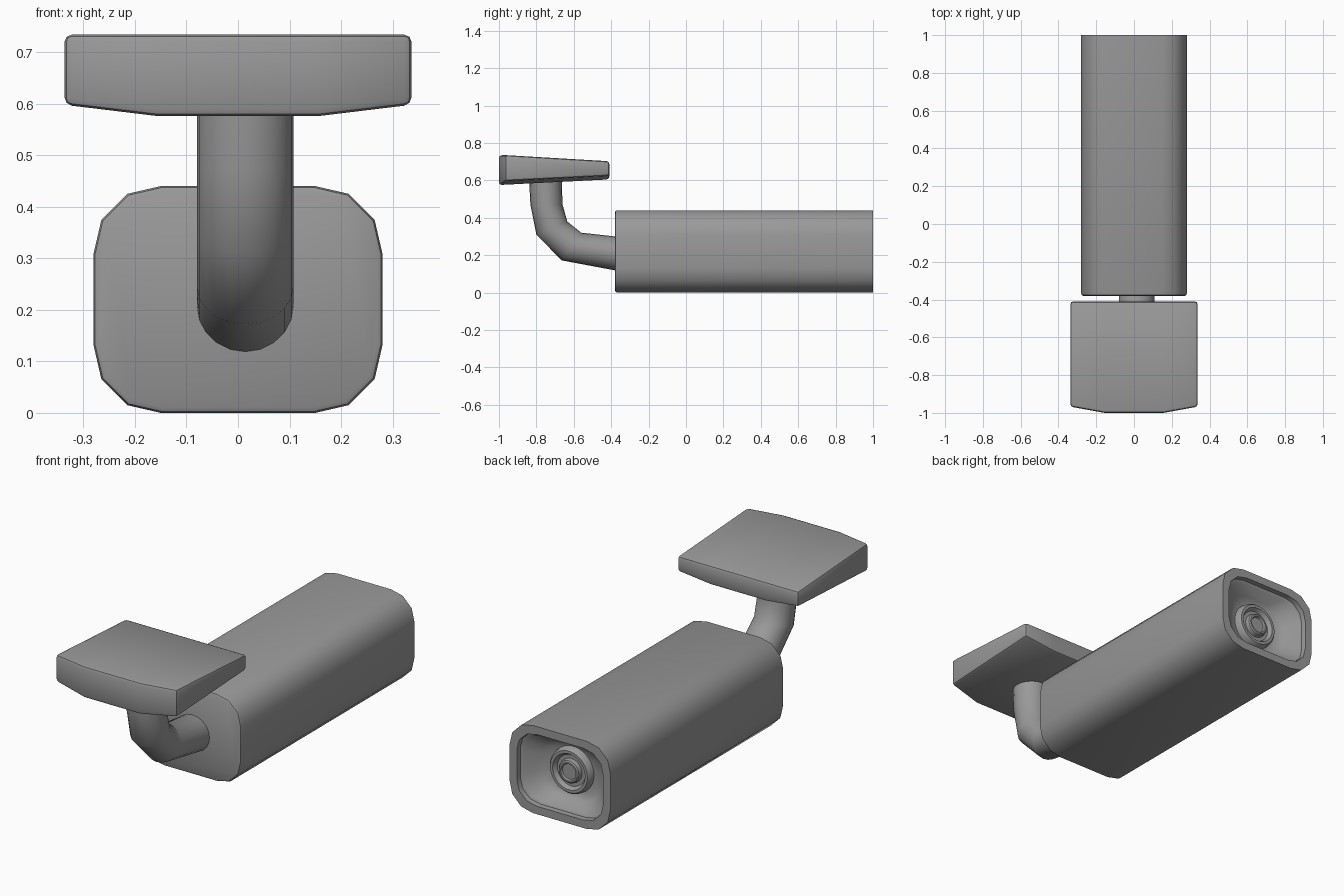
import bpy, bmesh, math
from mathutils import Vector

cube = bpy.data.objects.get("Cube")
if cube:
    bpy.data.objects.remove(cube)

grey = bpy.data.materials.new("grey_metal")
grey.use_nodes = True
grey.diffuse_color = (0.32, 0.32, 0.32, 1)
grey.node_tree.nodes["Principled BSDF"].inputs["Base Color"].default_value = (0.32, 0.32, 0.32, 1)


def loft(name, rings, smooth=35, bevel=0):
    """Skin closed rings of points in order and cap both ends."""
    bm = bmesh.new()
    loops = [[bm.verts.new(p) for p in ring] for ring in rings]
    n = len(loops[0])
    for a, b in zip(loops, loops[1:]):
        for i in range(n):
            j = (i + 1) % n
            bm.faces.new((a[i], a[j], b[j], b[i]))
    bm.faces.new(loops[0][::-1])
    bm.faces.new(loops[-1])
    bmesh.ops.recalc_face_normals(bm, faces=bm.faces)
    mesh = bpy.data.meshes.new(name)
    bm.to_mesh(mesh)
    bm.free()
    mesh.materials.append(grey)
    obj = bpy.data.objects.new(name, mesh)
    bpy.context.collection.objects.link(obj)
    bpy.ops.object.select_all(action='DESELECT')
    obj.select_set(True)
    bpy.context.view_layer.objects.active = obj
    if bevel:
        mod = obj.modifiers.new("rounded_edges", 'BEVEL')
        mod.width = bevel
        mod.segments = 2
        mod.limit_method = 'ANGLE'
        bpy.ops.object.modifier_apply(modifier=mod.name)
    bpy.ops.object.shade_smooth_by_angle(angle=math.radians(smooth))
    return obj


MID_Z = 0.22
CORNER = [(0.28, 0.09), (0.265, 0.155), (0.215, 0.205), (0.15, 0.22)]
PROFILE = (CORNER + [(-x, z) for x, z in CORNER[::-1]]
           + [(-x, -z) for x, z in CORNER] + [(x, -z) for x, z in CORNER[::-1]])


def body_ring(inset, y):
    """Rounded-rectangle outline shrunk evenly by inset."""
    sx, sz = 1 - inset / 0.28, 1 - inset / 0.22
    return [Vector((x * sx, y, MID_Z + z * sz)) for x, z in PROFILE]


def circle(radius, y, n):
    return [Vector((radius * math.cos((k + 0.5) * math.tau / n), y,
                    MID_Z + radius * math.sin((k + 0.5) * math.tau / n))) for k in range(n)]


# Camera body with a funnel recess in its back end
lip, well = body_ring(0.055, 0.97), circle(0.12, 0.895, 16)
middle = [p.lerp(q, 0.55) + Vector((0, -0.015, 0)) for p, q in zip(lip, well)]
loft("camera_body", [body_ring(0.01, -0.38), body_ring(0.003, -0.376), body_ring(0, -0.366),
                     body_ring(0, 1), body_ring(0.04, 1), body_ring(0.042, 0.975),
                     lip, middle, well])

# Stepped lens
LENS = [(0.118, 0.88), (0.112, 0.92), (0.104, 0.93), (0.09, 0.93), (0.078, 0.91),
        (0.06, 0.91), (0.056, 0.93), (0.05, 0.935), (0.042, 0.935), (0.038, 0.925)]
loft("lens", [circle(r, y, 32) for r, y in LENS])

# Bent arm: lower/outer and upper/inner (y, z) edges of each joint
JOINTS = [((-0.84, 0.62), (-0.665, 0.62)), ((-0.832, 0.47), (-0.66, 0.47)),
          ((-0.80, 0.31), (-0.635, 0.38)), ((-0.665, 0.172), (-0.56, 0.32)),
          ((-0.36, 0.115), (-0.36, 0.298))]
arm = []
for outer, inner in JOINTS:
    a, b = Vector((0.014, *outer)), Vector((0.014, *inner))
    angles = [k * math.tau / 20 for k in range(20)]
    arm.append([(a + b) / 2 + (a - b) / 2 * math.cos(t)
                + Vector((0.094 * math.sin(t), 0, 0)) for t in angles])
loft("mount_arm", arm, smooth=60)


# Wedge-shaped mounting plate, bowed at the front and underneath
def plate_slice(x, front, low_front, low_back):
    return [(x, front, 0.735), (x, front, low_front), (x, -0.41, low_back), (x, -0.41, 0.702)]


SIDE, CENTRE = (-0.967, 0.597, 0.625), (-1.0, 0.575, 0.605)
loft("mount_plate", [plate_slice(-0.337, *SIDE), plate_slice(-0.155, *CENTRE),
                     plate_slice(0.155, *CENTRE), plate_slice(0.337, *SIDE)], bevel=0.015)
